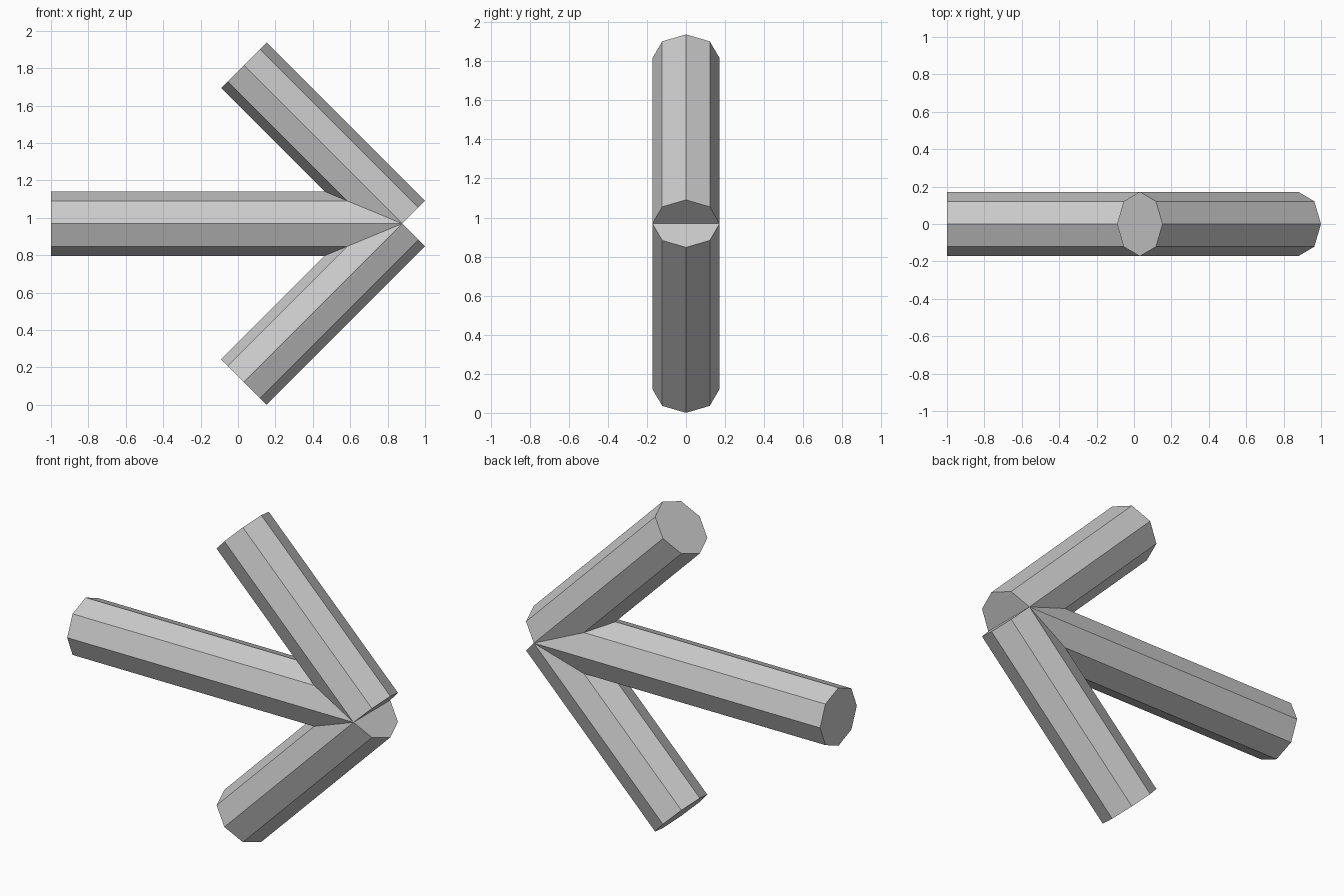
import bpy
from mathutils import Vector

default = bpy.data.objects.get("Cube")
if default:
    bpy.data.objects.remove(default, do_unlink=True)

RADIUS = 0.172
TIP = Vector((0.878, 0, 0.969))    # point where all three rods meet
ARM = 0.847                        # arm reach along x and along z

grey = bpy.data.materials.new("light_grey")
grey.use_nodes = True
colour = (0.6, 0.6, 0.6, 1)
grey.diffuse_color = colour
grey.node_tree.nodes["Principled BSDF"].inputs["Base Color"].default_value = colour


def rod(name, offset):
    """Octagonal rod from the tip along the offset, with a ridge facing front."""
    offset = Vector(offset)
    bpy.ops.mesh.primitive_cylinder_add(
        vertices=8, radius=RADIUS, depth=offset.length, location=TIP + offset / 2)
    obj = bpy.context.object
    obj.name = name
    obj.rotation_euler = (0, offset.angle(Vector((0, 0, 1))) * (-1 if offset.x < 0 else 1), 0)
    obj.data.materials.append(grey)
    return obj


# Shaft, then the two mirrored arms of the arrowhead
rod("shaft", (-1 - TIP.x, 0, 0))
for name, side in (("upper_arm", 1), ("lower_arm", -1)):
    rod(name, (-ARM, 0, side * ARM))
